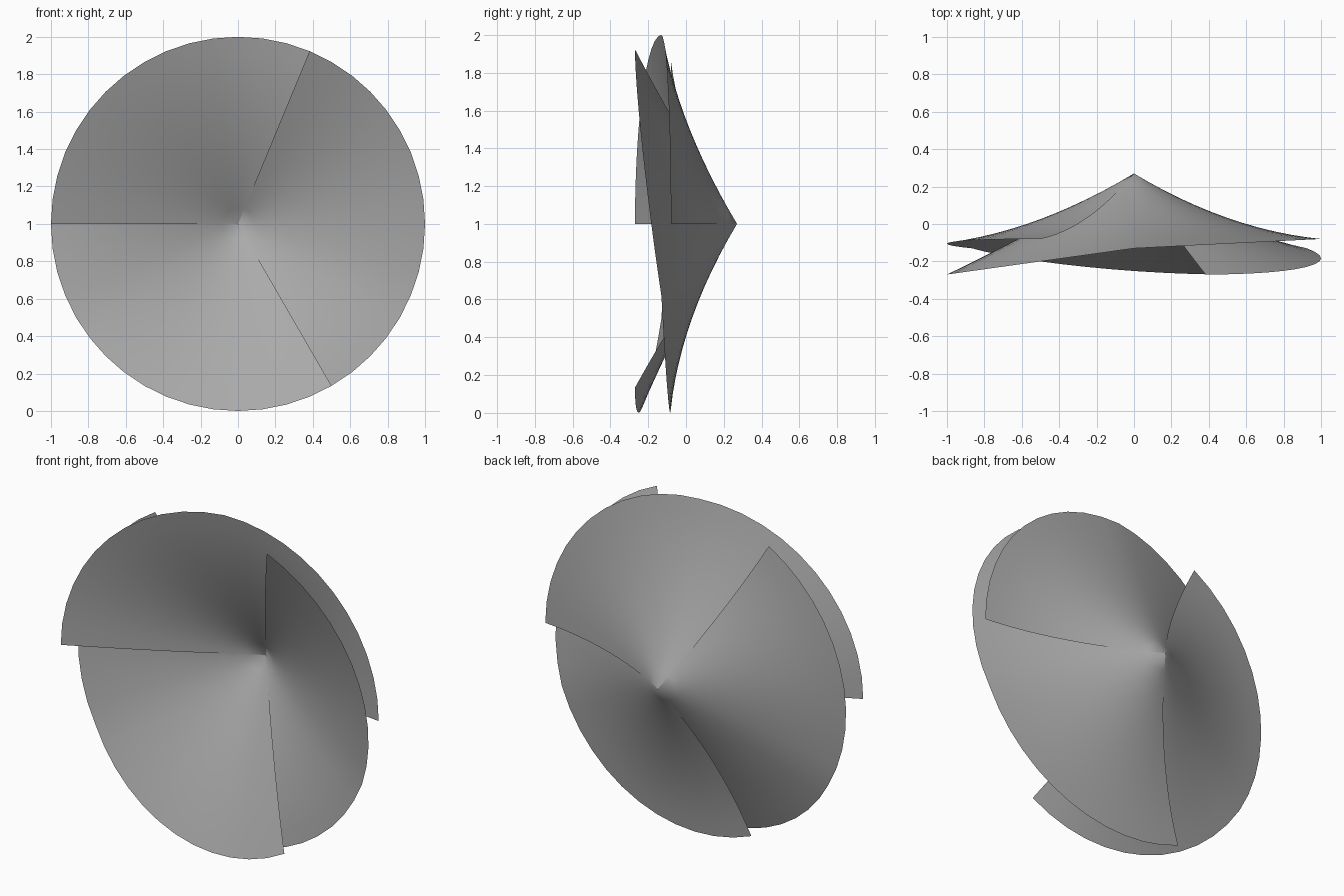
import bpy
import bmesh
from math import cos, sin, radians, pi

cube = bpy.data.objects.get("Cube")
if cube:
    bpy.data.objects.remove(cube, do_unlink=True)

SEGMENTS, RINGS = 24, 12

grey = bpy.data.materials.new("mid_grey")
grey.use_nodes = True
color = (0.4, 0.4, 0.4, 1)
grey.diffuse_color = color
grey.node_tree.nodes["Principled BSDF"].inputs["Base Color"].default_value = color


def depth(r, sweep):
    """Concave cone that flattens from the leading to the trailing edge."""
    c = cos(sweep)
    curl = 0.2 - (0.14 if c > 0 else 0.05) * c
    return 0.27 - 0.6 * r + curl * r * r


def blade(name, start):
    """Half-disc sheet sweeping clockwise from its leading edge."""
    bm = bmesh.new()
    hub = bm.verts.new((0, depth(0, 0), 1))
    rows = []
    for i in range(SEGMENTS + 1):
        sweep = pi * i / SEGMENTS
        a = radians(start) - sweep
        rows.append([bm.verts.new((r * cos(a), depth(r, sweep), 1 + r * sin(a)))
                     for r in (j / RINGS for j in range(1, RINGS + 1))])
    for p, q in zip(rows, rows[1:]):
        bm.faces.new((hub, q[0], p[0]))
        for j in range(RINGS - 1):
            bm.faces.new((p[j], q[j], q[j + 1], p[j + 1]))
    # Turn the sheet towards the front
    bmesh.ops.recalc_face_normals(bm, faces=bm.faces)
    bm.normal_update()
    if sum(f.normal.y for f in bm.faces) > 0:
        bmesh.ops.reverse_faces(bm, faces=bm.faces)
    mesh = bpy.data.meshes.new(name)
    bm.to_mesh(mesh)
    bm.free()
    mesh.shade_smooth()
    mesh.materials.append(grey)
    bpy.context.collection.objects.link(bpy.data.objects.new(name, mesh))


# Three overlapping blades around one hub
for name, start in (("upper_blade", 180), ("left_blade", 67.5), ("lower_blade", -60)):
    blade(name, start)
